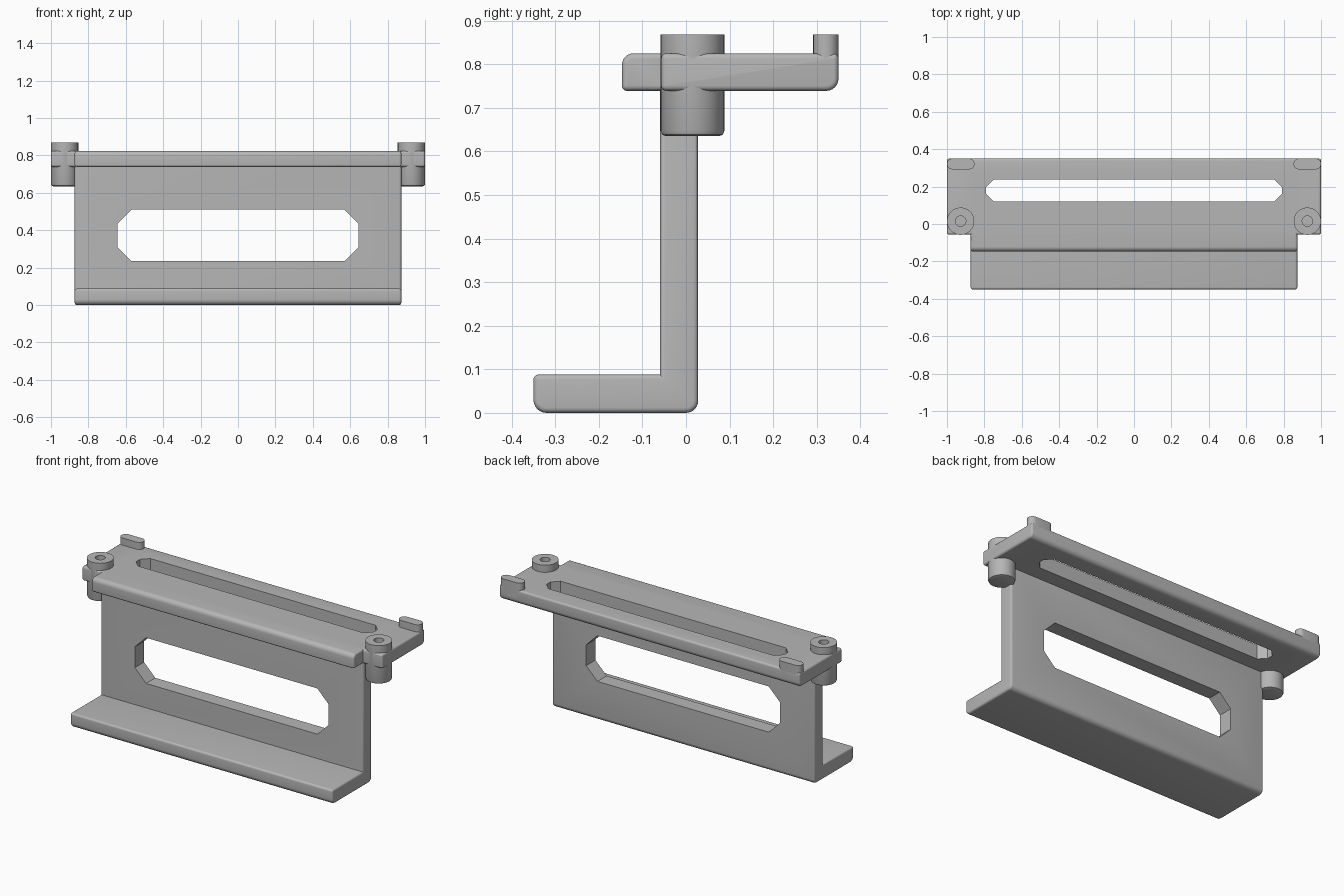
import bpy, bmesh
from math import pi, cos, sin
from mathutils import Vector, Matrix

cube = bpy.data.objects.get("Cube")
if cube:
    bpy.data.objects.remove(cube, do_unlink=True)

grey = bpy.data.materials.new("plain grey")
grey.use_nodes = True
grey.diffuse_color = (0.47, 0.47, 0.47, 1)
grey.node_tree.nodes["Principled BSDF"].inputs["Base Color"].default_value = (0.47, 0.47, 0.47, 1)


def make_object(name, bm):
    bmesh.ops.recalc_face_normals(bm, faces=bm.faces)
    mesh = bpy.data.meshes.new(name)
    bm.to_mesh(mesh)
    bm.free()
    mesh.materials.append(grey)
    obj = bpy.data.objects.new(name, mesh)
    bpy.context.collection.objects.link(obj)
    return obj


def rounded(points, steps=6):
    """Outline from (u, v, corner radius) points with right-angle corners."""
    out = []
    for i, (u, v, r) in enumerate(points):
        here = Vector((u, v))
        if not r:
            out.append(here)
            continue
        a = (Vector(points[i - 1][:2]) - here).normalized()
        b = (Vector(points[(i + 1) % len(points)][:2]) - here).normalized()
        centre = here + (a + b) * r
        for k in range(steps + 1):
            t = pi / 2 * k / steps
            out.append(centre - (b * cos(t) + a * sin(t)) * r)
    return out


def prism(name, outline, axis, low, high, bevel=0):
    """Extrude a flat outline along an axis and round its end rims."""
    place = {"x": lambda p, h: (h, p.x, p.y),
             "y": lambda p, h: (p.x, h, p.y),
             "z": lambda p, h: (p.x, p.y, h)}[axis]
    bm = bmesh.new()
    caps = [bm.faces.new([bm.verts.new(place(p, h)) for p in outline]) for h in (low, high)]
    rims = [e for cap in caps for e in cap.edges]
    n = len(outline)
    for i in range(n):
        j = (i + 1) % n
        bm.faces.new((caps[0].verts[i], caps[0].verts[j], caps[1].verts[j], caps[1].verts[i]))
    bmesh.ops.recalc_face_normals(bm, faces=bm.faces)
    if bevel:
        bmesh.ops.bevel(bm, geom=rims, offset=bevel, segments=4, profile=0.5,
                        affect="EDGES", clamp_overlap=True)
    return make_object(name, bm)


def chamfered(u0, u1, v0, v1, c):
    return [Vector(p) for p in ((u0 + c, v0), (u1 - c, v0), (u1, v0 + c), (u1, v1 - c),
                                (u1 - c, v1), (u0 + c, v1), (u0, v1 - c), (u0, v0 + c))]


def combine(obj, other, operation):
    mod = obj.modifiers.new("combine", "BOOLEAN")
    mod.operation, mod.object, mod.solver = operation, other, "EXACT"
    bpy.context.view_layer.objects.active = obj
    bpy.ops.object.modifier_apply(modifier=mod.name)
    bpy.data.objects.remove(other, do_unlink=True)


def circle(x, y, r, n=48):
    return [Vector((x + r * cos(2 * pi * i / n), y + r * sin(2 * pi * i / n))) for i in range(n)]


POST_X, POST_Y, POST_R = 0.927, 0.015, 0.073

# L-shaped bracket: upright wall and forward foot
profile = rounded([(-0.35, 0, 0.03), (0.028, 0, 0.028), (0.028, 0.78, 0),
                   (-0.06, 0.78, 0), (-0.06, 0.088, 0), (-0.35, 0.088, 0.012)])
bracket = prism("bracket", profile, "x", -0.873, 0.873, 0.014)
window = prism("window_cutter", chamfered(-0.645, 0.645, 0.235, 0.51, 0.075), "y", -0.3, 0.3)
combine(bracket, window, "DIFFERENCE")

# Top plate: narrow front part joined to a wider back part
front = rounded([(-0.147, 0.739, 0.012), (0.28, 0.739, 0), (0.28, 0.825, 0), (-0.147, 0.825, 0.026)])
back = rounded([(-0.057, 0.739, 0.012), (0.35, 0.739, 0.028), (0.35, 0.825, 0.012), (-0.057, 0.825, 0.012)])
plate = prism("top_plate", front, "x", -0.873, 0.873, 0.012)
combine(plate, prism("back_part", back, "x", -1, 1, 0.012), "UNION")
slot = prism("slot_cutter", chamfered(-0.79, 0.79, 0.12, 0.237, 0.04), "z", 0.6, 1)
combine(plate, slot, "DIFFERENCE")

# Posts with a blind hole in the top, and rounded stops at the back corners
parts = [bracket, plate]
for side, s in (("left", 1), ("right", -1)):
    clearance = prism("post_cutter", circle(s * POST_X, POST_Y, 0.05), "z", 0.6, 1)
    combine(plate, clearance, "DIFFERENCE")

    bm = bmesh.new()
    section = [(0, 0.635), (0.061, 0.635), (0.0695, 0.6385), (POST_R, 0.647),
               (POST_R, 0.868), (0.028, 0.868), (0.028, 0.74), (0, 0.74)]
    verts = [bm.verts.new((r, 0, z)) for r, z in section]
    edges = [bm.edges.new(pair) for pair in zip(verts, verts[1:])]
    bmesh.ops.spin(bm, geom=verts + edges, cent=(0, 0, 0), axis=(0, 0, 1),
                   angle=2 * pi, steps=48)
    bmesh.ops.remove_doubles(bm, verts=bm.verts, dist=0.0001)
    bmesh.ops.transform(bm, matrix=Matrix.Translation((s * POST_X, POST_Y, 0)), verts=bm.verts)
    parts.append(make_object(side + "_post", bm))

    x0, x1 = sorted((s * 0.853, s * 1.0))
    stop = rounded([(x0, 0.292, 0.0285), (x1, 0.292, 0.0285), (x1, 0.35, 0.0285), (x0, 0.35, 0.0285)])
    parts.append(prism(side + "_stop", stop, "z", 0.775, 0.868))

# Smooth rounded rims while keeping hard edges crisp
bpy.ops.object.select_all(action="DESELECT")
for obj in parts:
    obj.select_set(True)
bpy.context.view_layer.objects.active = bracket
bpy.ops.object.shade_smooth_by_angle(angle=pi / 6)
